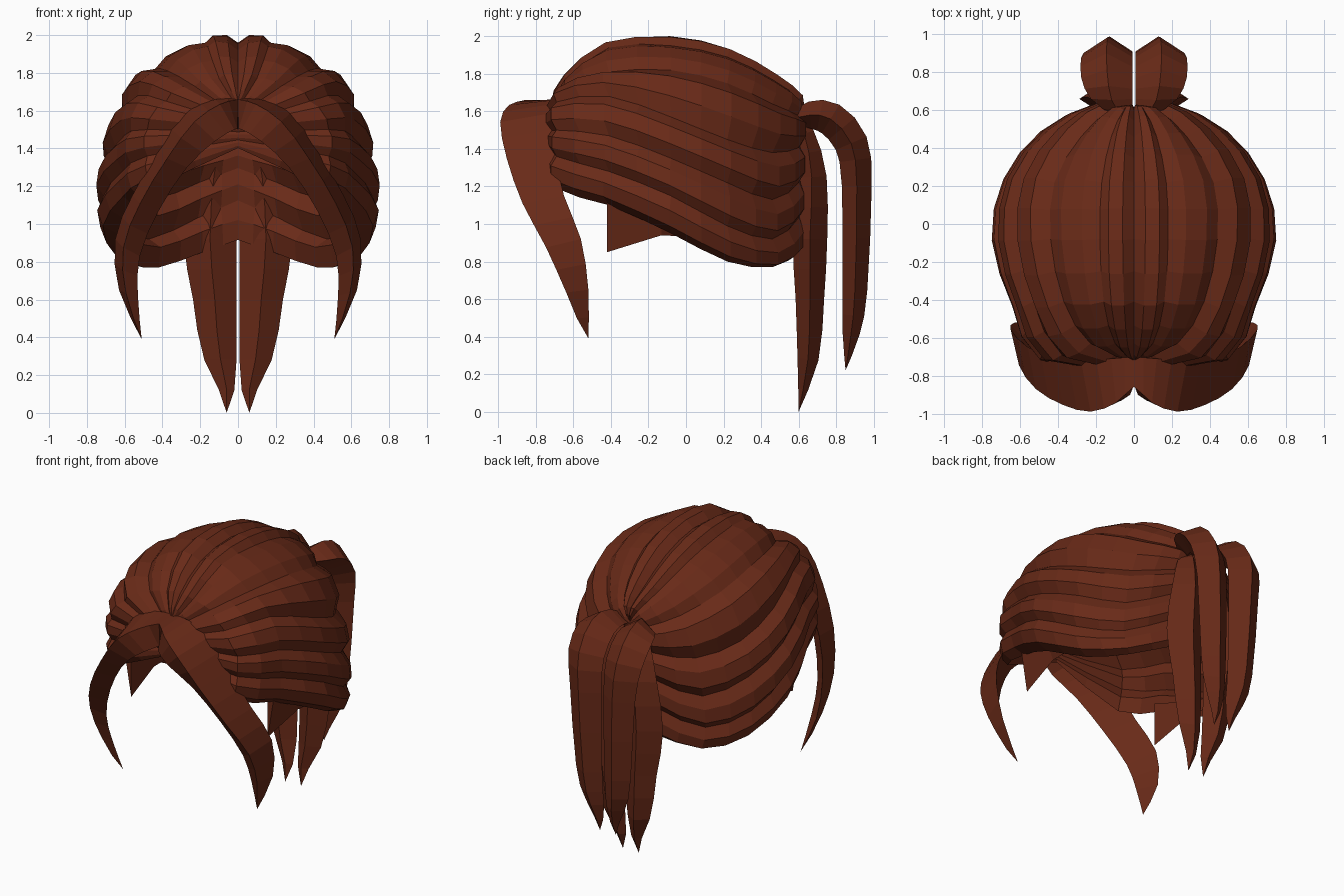
import bpy, bmesh, math
from mathutils import Vector as V

if "Cube" in bpy.data.objects:
    bpy.data.objects.remove(bpy.data.objects["Cube"])

mat = bpy.data.materials.new("auburn_hair")
mat.diffuse_color = (0.14, 0.023, 0.009, 1)
mat.use_nodes = True
mat.node_tree.nodes["Principled BSDF"].inputs["Base Color"].default_value = mat.diffuse_color


def loft(name, sections):
    """Closed tube through equal-length sections, mirrored across x = 0."""
    bm = bmesh.new()
    rows = [[bm.verts.new(p) for p in s] for s in sections]
    n = len(rows[0])
    for a, b in zip(rows, rows[1:]):
        for i in range(n):
            j = (i + 1) % n
            bm.faces.new((a[i], a[j], b[j], b[i]))
    bm.faces.new(rows[0])
    bm.faces.new(rows[-1])
    bmesh.ops.remove_doubles(bm, verts=bm.verts, dist=0.0005)
    bmesh.ops.recalc_face_normals(bm, faces=bm.faces)
    me = bpy.data.meshes.new(name)
    bm.to_mesh(me)
    bm.free()
    ob = bpy.data.objects.new(name, me)
    bpy.context.collection.objects.link(ob)
    me.materials.append(mat)
    m = ob.modifiers.new("Mirror", 'MIRROR')
    m.use_mirror_merge = False


def smooth_path(pts):
    """Catmull-Rom resample with two steps per span."""
    pts = [V(p) for p in pts]
    q = [pts[0]] + pts + [pts[-1]]
    out = []
    for a, b, c, d in zip(q, q[1:], q[2:], q[3:]):
        out += [b, (b + c) * 0.5625 - (a + d) * 0.0625]
    return out + [pts[-1]]


def swell(i, n, power):
    """Zero at both ends of a lock, one in the middle."""
    return max(0, math.sin(math.pi * i / (n - 1))) ** power


def strand(name, path):
    """Tapered diamond lock; path entries are y, z, half width."""
    fine = smooth_path(path)
    secs = []
    for i, (y, z, w) in enumerate(fine):
        t = fine[min(i + 1, len(fine) - 1)] - fine[max(i - 1, 0)]
        t = V((0, t.x, t.y)).normalized()
        c, side = V((max(w + .008, .06), y, z)), V((w, 0, 0))
        nor = V((0, -t.z, t.y)) * w * .66
        secs.append([c + side, c + nor, c - side, c - nor])
    loft(name, secs)


# Swept-back locks: seams from forehead to tie, as x, z at shared depths
depths = (-.63, -.41, -.08, .22, .46)
seam_xz = (
    ((0, 1.78), (0, 1.92), (0, 1.96), (0, 1.89), (0, 1.76)),
    ((.10, 1.77), (.16, 1.94), (.18, 1.95), (.17, 1.89), (.12, 1.77)),
    ((.23, 1.73), (.37, 1.81), (.44, 1.82), (.42, 1.75), (.28, 1.64)),
    ((.38, 1.65), (.53, 1.68), (.61, 1.57), (.57, 1.45), (.40, 1.38)),
    ((.48, 1.50), (.60, 1.47), (.68, 1.35), (.63, 1.22), (.45, 1.13)),
    ((.48, 1.36), (.61, 1.28), (.71, 1.15), (.65, .99), (.47, .92)),
    ((.45, 1.19), (.55, 1.10), (.64, .95), (.57, .80), (.42, .77)))
seams = []
for n, xz in enumerate(seam_xz):
    low = n > 2          # the lower locks start further forward
    pts = [(0, -.75 if low else -.72, 1.66 - .043 * n)]
    pts += [(x, y - (.06 if low and y == depths[0] else 0), z) for (x, z), y in zip(xz, depths)]
    # the ends gather at the tie, the lower ones across the nape
    x, z = xz[-1]
    end = 1.6 - .019 * n * n
    pts += [(x * .45, .6, z * .45 + end * .55), (0, .61, end)]
    seams.append(smooth_path(pts))
for n, bulge in enumerate((.045, .035, .07, .06, .05, .06)):
    secs = []
    for i, (u, l) in enumerate(zip(seams[n], seams[n + 1])):
        s = swell(i, len(seams[n]), .6)
        out = ((u + l) / 2 - V((0, 0, 1.25))).normalized() * s
        secs.append([u, u.lerp(l, .3) + out * bulge, u.lerp(l, .72) + out * bulge,
                     l, u.lerp(l, .5) - out * .07])
    loft("swept_lock_%d" % (n + 1), secs)

# Long parted fringe: outer and inner edge, with a ridge pushed forward
outer = smooth_path([(0, -.70, 1.66), (.12, -.71, 1.66), (.28, -.72, 1.59), (.42, -.70, 1.39),
                     (.56, -.65, 1.15), (.65, -.56, .92), (.63, -.52, .65), (.51, -.52, .39)])
inner = smooth_path([(0, -.82, 1.5), (.02, -.9, 1.5), (.12, -.94, 1.44), (.27, -.88, 1.3),
                     (.42, -.79, 1.07), (.52, -.69, .83), (.53, -.61, .62), (.51, -.52, .39)])
count = len(outer)
secs = []
for k, (o, i) in enumerate(zip(outer, inner)):
    lift = max(0, .08 - .013 * k)
    secs.append([o, (o + i) / 2 + V((.03 if k else 0, -.165, 0)) * swell(k + 3, count + 3, .8)
                 + V((0, 0, lift)), i])
loft("fringe_lock", secs)

# Ponytail: arching rear locks and hanging front locks
strand("ponytail_rear_lock", [
    (.57, 1.56, .05), (.66, 1.58, .11), (.77, 1.56, .135), (.88, 1.43, .135),
    (.91, 1.2, .12), (.90, .65, .1), (.88, .42, .07), (.85, .22, 0)])
strand("ponytail_front_lock", [
    (.57, 1.56, .04), (.63, 1.48, .08), (.67, 1.25, .12), (.66, .92, .14),
    (.66, .6, .115), (.65, .28, .085), (.6, 0, 0)])

# Sideburn wedge below the temples
loft("sideburn", [
    [(x + .05, y, top), (x, y, top), (x, y, low)]
    for x, y, top, low in ((.52, -.42, 1.15, .85), (.55, -.13, 1.05, .94), (.56, .05, 1, .93))])
